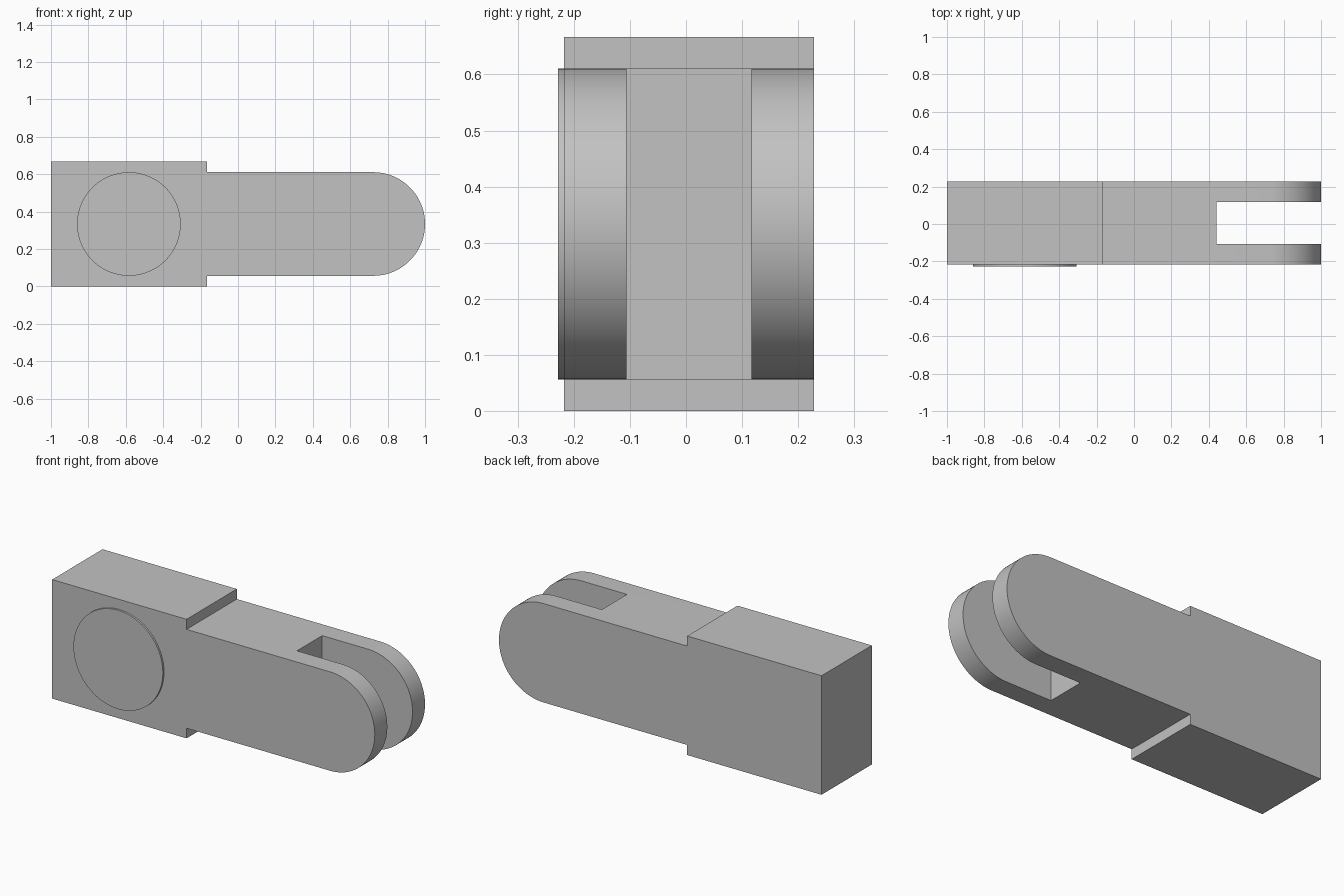
import bpy
import bmesh
import math
from mathutils import Vector

default = bpy.data.objects.get("Cube")
if default:
    bpy.data.objects.remove(default, do_unlink=True)

# Main dimensions
MID_Z, RADIUS = 0.3335, 0.277
BLOCK_TOP, SHOULDER_X = 0.667, -0.167
FRONT_Y, BACK_Y, DISC_Y = -0.217, 0.228, -0.228
SLOT_X, SLOT_FRONT, SLOT_BACK = 0.44, -0.106, 0.117

grey = bpy.data.materials.new("plain_grey")
grey.use_nodes = True
grey.diffuse_color = (0.54, 0.54, 0.54, 1)
grey.node_tree.nodes["Principled BSDF"].inputs["Base Color"].default_value = grey.diffuse_color


def arc(cx, start, end, steps):
    """Points (x, z) along an arc about the middle height."""
    angles = [math.radians(start + (end - start) * i / steps) for i in range(steps + 1)]
    return [(cx + RADIUS * math.cos(a), MID_Z + RADIUS * math.sin(a)) for a in angles]


def extrude_profile(name, points, y0, y1):
    """Solid made by sweeping an (x, z) outline from y0 to y1."""
    bm = bmesh.new()
    face = bm.faces.new([bm.verts.new((x, y0, z)) for x, z in points])
    swept = bmesh.ops.extrude_face_region(bm, geom=[face])["geom"]
    moved = [v for v in swept if isinstance(v, bmesh.types.BMVert)]
    bmesh.ops.translate(bm, verts=moved, vec=Vector((0, y1 - y0, 0)))
    bmesh.ops.recalc_face_normals(bm, faces=bm.faces[:])
    mesh = bpy.data.meshes.new(name)
    bm.to_mesh(mesh)
    bm.free()
    mesh.materials.append(grey)
    obj = bpy.data.objects.new(name, mesh)
    bpy.context.collection.objects.link(obj)
    return obj


def select_only(obj):
    bpy.ops.object.select_all(action="DESELECT")
    obj.select_set(True)
    bpy.context.view_layer.objects.active = obj


# Stepped block and round-ended arm in one outline
low, high = MID_Z - RADIUS, MID_Z + RADIUS
outline = [(-1, 0), (SHOULDER_X, 0), (SHOULDER_X, low)]
outline += arc(1 - RADIUS, -90, 90, 48)
outline += [(SHOULDER_X, high), (SHOULDER_X, BLOCK_TOP), (-1, BLOCK_TOP)]
body = extrude_profile("link_body", outline, FRONT_Y, BACK_Y)

# Slot that splits the arm into a fork
slot_outline = [(SLOT_X, -1), (2, -1), (2, 2), (SLOT_X, 2)]
cutter = extrude_profile("slot_cutter", slot_outline, SLOT_FRONT, SLOT_BACK)
cutter.hide_render = True
cut = body.modifiers.new("slot", "BOOLEAN")
cut.operation = "DIFFERENCE"
cut.solver = "EXACT"
cut.object = cutter
select_only(body)
bpy.ops.object.modifier_apply(modifier=cut.name)
bpy.data.objects.remove(cutter, do_unlink=True)

# Thin raised disc on the front of the block
disc = extrude_profile("front_disc", arc((SHOULDER_X - 1) / 2, 0, 360, 96)[:-1], DISC_Y, FRONT_Y)

for part in (body, disc):
    select_only(part)
    bpy.ops.object.shade_smooth_by_angle(angle=math.radians(30))
